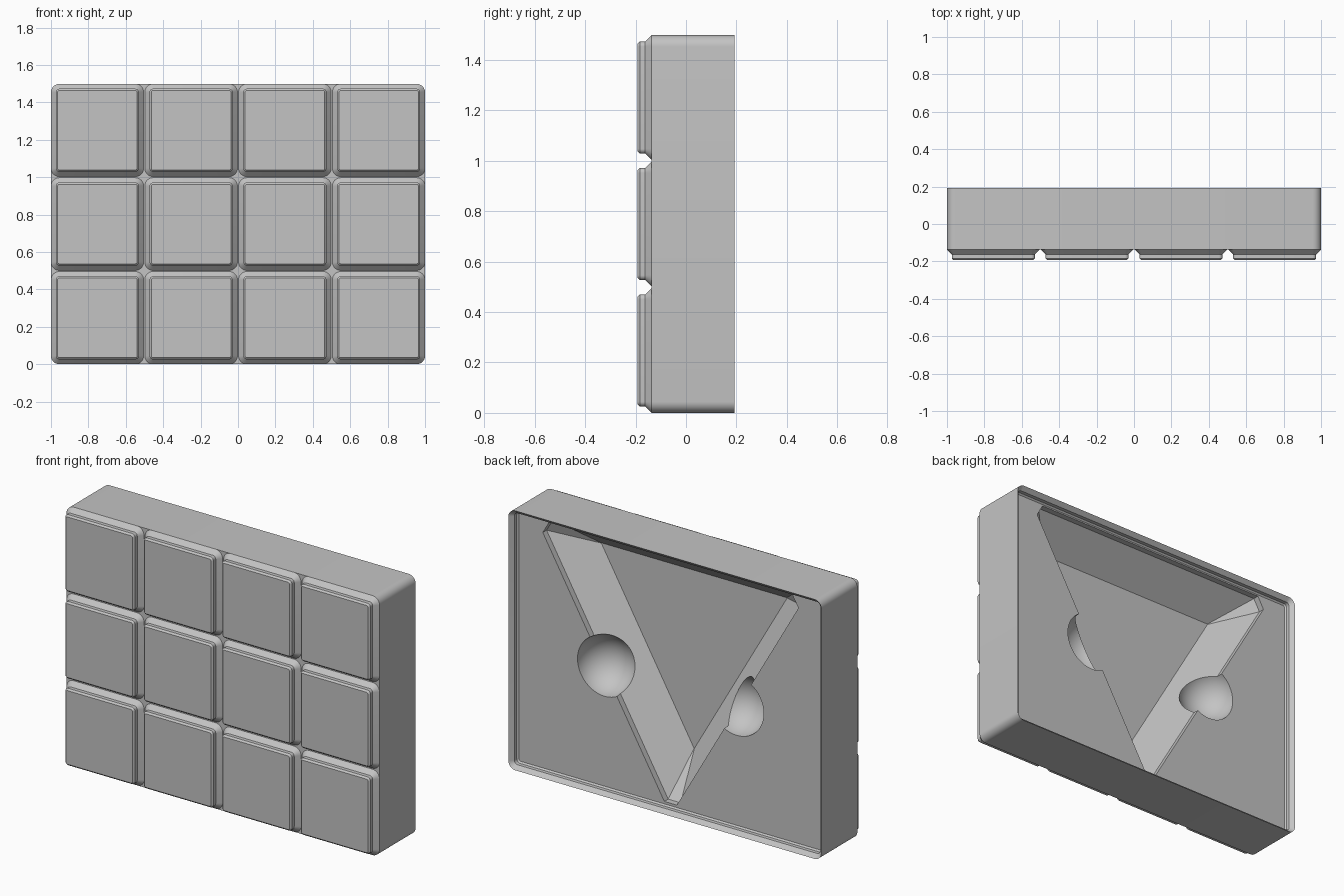
import bpy, bmesh
from math import sin, cos, pi, radians
from mathutils import Vector

cube = bpy.data.objects.get("Cube")
if cube:
    bpy.data.objects.remove(cube, do_unlink=True)

MM = 2 / 167.5          # modular unit scale
PITCH = 42 * MM
HALF_X, HALF_Z = 1.0, 62.75 * MM
FRONT, BACK = -0.193, 0.193
FOOT_BASE = FRONT + 4.75 * MM
FLOOR = BACK - 4.4 * MM

grey = bpy.data.materials.new("plain grey")
grey.use_nodes = True
colour = (0.55, 0.55, 0.55, 1)
grey.diffuse_color = colour
grey.node_tree.nodes["Principled BSDF"].inputs["Base Color"].default_value = colour


def rounded(cx, cz, hx, hz, r, y, steps=8):
    """Rounded rectangle ring in the xz plane."""
    ring = []
    for q, (sx, sz) in enumerate([(1, 1), (-1, 1), (-1, -1), (1, -1)]):
        for i in range(steps + 1):
            a = (q + i / steps) * pi / 2
            ring.append(Vector((cx + sx * (hx - r) + r * cos(a), y,
                                cz + sz * (hz - r) + r * sin(a))))
    return ring


def loft(name, rings, cap_end=True):
    """Skin matching rings, capping the first and optionally the last."""
    bm = bmesh.new()
    loops = [[bm.verts.new(p) for p in ring] for ring in rings]
    n = len(loops[0])
    for a, b in zip(loops, loops[1:]):
        for i in range(n):
            j = (i + 1) % n
            bm.faces.new((a[i], a[j], b[j], b[i]))
    bm.faces.new(loops[0])
    if cap_end:
        bm.faces.new(loops[-1])
    bmesh.ops.recalc_face_normals(bm, faces=bm.faces)
    return make_object(name, bm)


def make_object(name, bm):
    mesh = bpy.data.meshes.new(name)
    bm.to_mesh(mesh)
    bm.free()
    mesh.materials.append(grey)
    obj = bpy.data.objects.new(name, mesh)
    bpy.context.collection.objects.link(obj)
    return obj


def select(obj):
    bpy.ops.object.select_all(action="DESELECT")
    obj.select_set(True)
    bpy.context.view_layer.objects.active = obj


def smooth(obj):
    select(obj)
    bpy.ops.object.shade_smooth_by_angle(angle=radians(30))


def cut(target, cutter):
    cutter.hide_render = True
    select(target)
    mod = target.modifiers.new("cut", "BOOLEAN")
    mod.operation, mod.solver, mod.object = "DIFFERENCE", "EXACT", cutter
    bpy.ops.object.modifier_apply(modifier=mod.name)
    bpy.data.objects.remove(cutter, do_unlink=True)


# Body with a stepped lip around the back recess: (inset in mm, depth)
profile = [(0, FOOT_BASE), (0, BACK), (1.9, BACK - 1.9 * MM),
           (1.9, BACK - 3.7 * MM), (2.6, FLOOR)]
body = loft("body", [rounded(0, HALF_Z, HALF_X - d * MM, HALF_Z - d * MM,
                             (3.75 - d) * MM, y) for d, y in profile])

# Triangular pocket: clipped corners at the rim, sharp corners at the bottom
CENTRE = Vector((0, 0, 0.965))


def triangle(reach, half_width, y):
    ring = []
    for a in (radians(30), radians(150), radians(270)):
        for side in (-1, 1):
            ring.append(CENTRE + Vector((reach * cos(a) - side * half_width * sin(a), y,
                                         reach * sin(a) + side * half_width * cos(a))))
    return ring


cut(body, loft("pocket_cutter", [triangle(0.92, 0.04, FLOOR + 0.1),
                                 triangle(0.92, 0.04, FLOOR - 0.035),
                                 triangle(0.685, 0.001, -0.075)]))

# Round finger scoops on the two slanted pocket edges
for side in (-1, 1):
    bm = bmesh.new()
    bmesh.ops.create_uvsphere(bm, u_segments=48, v_segments=24, radius=0.172)
    bmesh.ops.translate(bm, verts=bm.verts, vec=(side * 0.423, FLOOR + 0.002, 0.722))
    cut(body, make_object("scoop_cutter", bm))
smooth(body)

# Grid of stepped feet on the front: (inset in mm, height in mm)
foot_profile = [(2.95, 0), (2.15, 0.8), (2.15, 2.6), (0, 4.75)]
for row in range(3):
    for col in range(4):
        cx, cz = (col - 1.5) * PITCH, HALF_Z + (row - 1) * PITCH
        foot = loft(f"foot_{row + 1}_{col + 1}",
                    [rounded(cx, cz, (20.75 - d) * MM, (20.75 - d) * MM,
                             (3.75 - d) * MM, FRONT + h * MM) for d, h in foot_profile],
                    cap_end=False)
        smooth(foot)
